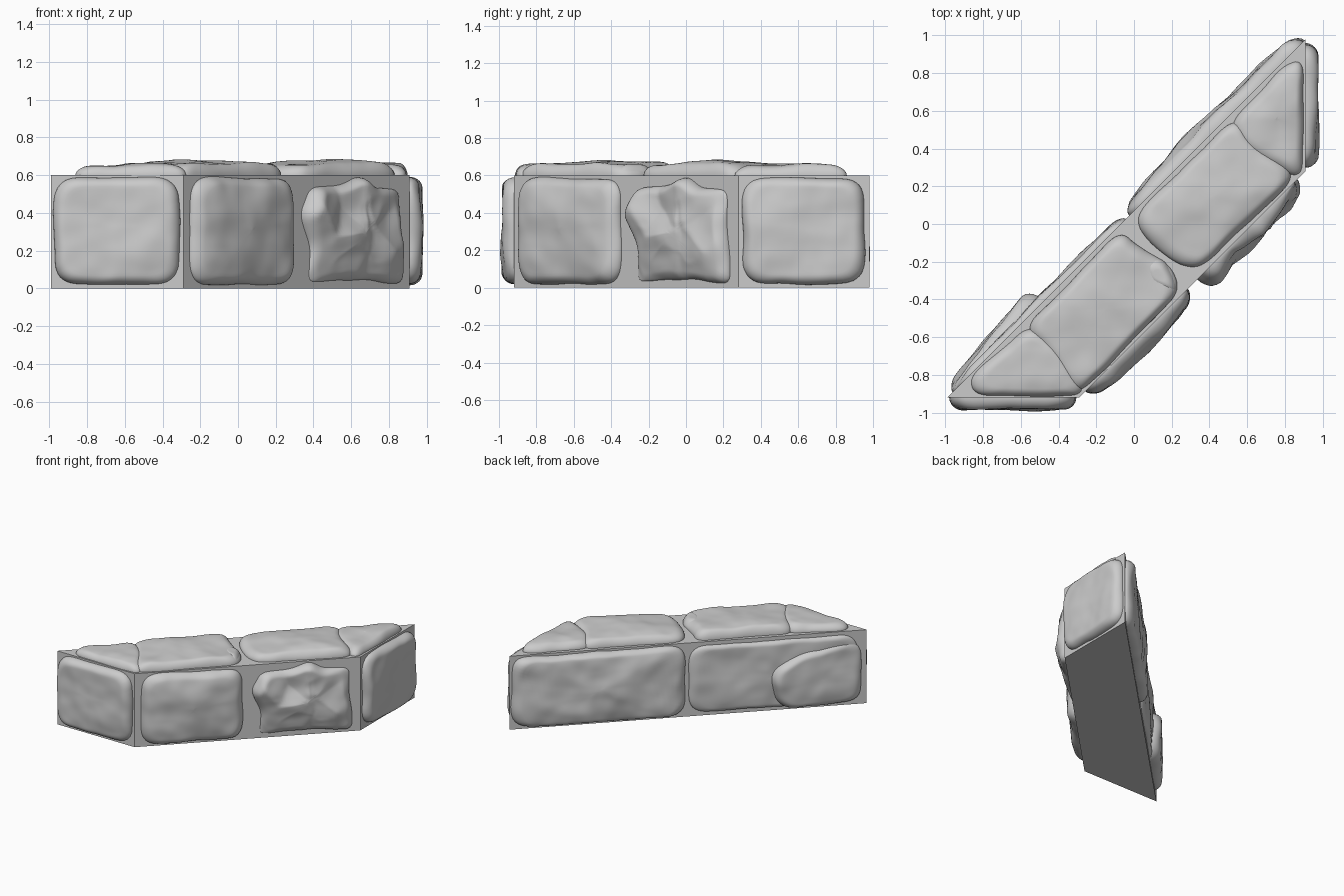
import bpy, bmesh, math
from mathutils import Vector, noise

cube = bpy.data.objects.get("Cube")
if cube:
    bpy.data.objects.remove(cube, do_unlink=True)

grey = bpy.data.materials.new("stone grey")
grey.use_nodes = True
grey.diffuse_color = (0.6, 0.6, 0.6, 1)
grey.node_tree.nodes["Principled BSDF"].inputs["Base Color"].default_value = (0.6, 0.6, 0.6, 1)

H = 0.6
A, B = Vector((-0.99, -0.92, 0)), Vector((-0.29, -0.92, 0))
C, D = Vector((0.91, 0.28, 0)), Vector((0.91, 0.98, 0))
X, Y, Z = Vector((1, 0, 0)), Vector((0, 1, 0)), Vector((0, 0, 1))
DIAG = (X + Y).normalized()
SIDES, RIM, INNER = 112, 7, 16


def finish(bm, name):
    mesh = bpy.data.meshes.new(name)
    bmesh.ops.recalc_face_normals(bm, faces=bm.faces[:])
    bm.to_mesh(mesh)
    bm.free()
    mesh.materials.append(grey)
    obj = bpy.data.objects.new(name, mesh)
    bpy.context.collection.objects.link(obj)
    return obj


def rounded_outline(corners, radius):
    """Round each corner with a short curve, then space the points evenly."""
    pts = []
    for i, p in enumerate(corners):
        a, b = corners[i - 1], corners[(i + 1) % len(corners)]
        p0 = p + (a - p).normalized() * min(radius, (a - p).length * 0.48)
        p1 = p + (b - p).normalized() * min(radius, (b - p).length * 0.48)
        for k in range(7):
            t = k / 6
            pts.append(p0 * (1 - t) ** 2 + p * 2 * t * (1 - t) + p1 * t * t)
    lengths = [(pts[(i + 1) % len(pts)] - p).length for i, p in enumerate(pts)]
    step, out, i, walked = sum(lengths) / SIDES, [], 0, 0.0
    for k in range(SIDES):
        while i < len(pts) - 1 and walked + lengths[i] < k * step:
            walked += lengths[i]
            i += 1
        f = (k * step - walked) / max(lengths[i], 1e-6)
        out.append(pts[i].lerp(pts[(i + 1) % len(pts)], f))
    return out


def ridge_height(p, ridges):
    """Height from 0 to 1 that falls away from the nearest ridge line."""
    best = 0.0
    for a, b in zip(ridges, ridges[1:]):
        a, b = Vector(a), Vector(b)
        t = max(0, min(1, (p - a).dot(b - a) / (b - a).length_squared))
        best = max(best, 1 - (p - a.lerp(b, t)).length / 0.26)
    return best


def stone(name, origin, u, v, corners, thick, rough=0.014, radius=0.13,
          dome=0.25, tilt=(0, 0), ridges=None):
    """A domed stone on the plane through origin spanned by u and v; tilt slopes its top."""
    n = u.cross(v)
    outline = rounded_outline([Vector(c) for c in corners], radius)
    mid = sum(outline, Vector((0, 0))) / SIDES
    size = sum((p - mid).length for p in outline) / SIDES
    rim = 0.06 / size
    rings = [(1.0, -0.1)]
    for k in range(RIM + 1):
        a = math.pi / 2 * k / RIM
        rings.append((1 - rim * (1 - math.cos(a)), math.sin(a)))
    rings += [((1 - rim) * (1 - k / INNER), 1.0) for k in range(1, INNER)]

    def place(p, rise, s):
        base = origin + u * p.x + v * p.y
        wobble = noise.noise(base * 6) * rough * 0.7
        bump = noise.noise(base * 3.7) * rough * 1.3 + noise.noise(base * 9) * rough * 0.45
        top = thick * (1 - dome * s ** 3) * (1 + (p - mid).dot(Vector(tilt)))
        if ridges:
            top = thick * (0.2 + 0.85 * ridge_height(p, ridges))
            bump += (0.5 - abs(noise.noise(base * 6))) * rough * 0.6
        q = p + (p - mid).normalized() * wobble
        return origin + u * q.x + v * q.y + n * (top * rise + bump * max(rise, 0))

    bm = bmesh.new()
    loops = [[bm.verts.new(place(mid + (p - mid) * s, h, s)) for p in outline] for s, h in rings]
    for lo, hi in zip(loops, loops[1:]):
        for i in range(SIDES):
            j = (i + 1) % SIDES
            bm.faces.new((lo[i], lo[j], hi[j], hi[i]))
    tip = bm.verts.new(place(mid + Vector((1e-5, 0)), 1, 0))
    for i in range(SIDES):
        bm.faces.new((loops[-1][i], loops[-1][(i + 1) % SIDES], tip))
    for f in bm.faces:
        f.smooth = True
    return finish(bm, name)


def block(u0, u1, v0=0.02, v1=0.585):
    return [(u0, v0), (u1, v0), (u1, v1), (u0, v1)]


# Mortar core: a flat-sided trapezoid prism
bm = bmesh.new()
low = [bm.verts.new(p) for p in (A, B, C, D)]
high = [bm.verts.new(p + Z * H) for p in (A, B, C, D)]
bm.faces.new(low[::-1])
bm.faces.new(high)
for i in range(4):
    j = (i + 1) % 4
    bm.faces.new((low[i], low[j], high[j], high[i]))
finish(bm, "mortar_core")

# Stones on the two short ends
stone("front_end_stone", A, X, Z, block(0.015, 0.68), 0.066, dome=0.15)
stone("left_end_stone", C, Y, Z, block(0.02, 0.675), 0.066, dome=0.15)

# Stones on the shorter long face: one smooth, one broken
stone("outer_smooth_stone", B, DIAG, Z, block(0.05, 0.81), 0.082, 0.016, dome=0.5)
stone("outer_broken_stone", B, DIAG, Z,
      [(0.93, 0.03), (1.2, 0.05), (1.64, 0.02), (1.61, 0.52), (1.42, 0.53),
       (1.31, 0.6), (1.2, 0.56), (0.94, 0.53), (0.87, 0.4), (0.96, 0.22)],
      0.085, 0.022, 0.05,
      ridges=[(0.95, 0.45), (1.08, 0.27), (1.3, 0.3), (1.3, 0.55), (1.36, 0.32), (1.5, 0.2)])

# Stones on the longer long face
stone("back_large_stone", D, -DIAG, Z, block(0.015, 1.32), 0.08, 0.018, dome=0.4)
stone("back_thin_stone", D, -DIAG, Z, block(1.35, 2.62, 0.03, 0.57), 0.034, 0.012)
stone("back_corner_stone", D, -DIAG, Z,
      [(2.02, 0.02), (2.65, 0.03), (2.64, 0.53), (2.2, 0.47), (1.93, 0.33)],
      0.074, 0.014, dome=0.2, tilt=(-1.6, 0))

# Capping stones on the top
TOP = Z * H
stone("top_large_stone_left", TOP, X, Y,
      [(-0.01, 0.03), (0.1, -0.13), (0.3, -0.25), (0.42, -0.18), (0.88, 0.27),
       (0.63, 0.42), (0.55, 0.58)], 0.07)
stone("top_corner_stone_left", TOP, X, Y,
      [(0.5, 0.53), (0.58, 0.39), (0.89, 0.23), (0.9, 0.88), (0.78, 0.83)], 0.058, radius=0.1)
stone("top_large_stone_right", TOP, X, Y,
      [(-0.07, -0.03), (-0.58, -0.55), (-0.46, -0.69), (-0.31, -0.92), (0.25, -0.36),
       (0.18, -0.2), (0.02, -0.12)], 0.07, radius=0.1)
stone("top_chip_stone", TOP, X, Y,
      [(0.03, -0.18), (0.06, -0.32), (0.22, -0.38), (0.23, -0.32), (0.15, -0.17)], 0.066, radius=0.06)
stone("top_corner_stone_right", TOP, X, Y,
      [(-0.55, -0.53), (-0.87, -0.81), (-0.84, -0.91), (-0.24, -0.91), (-0.38, -0.66)],
      0.06, radius=0.1, tilt=(0.5, 0.5))
